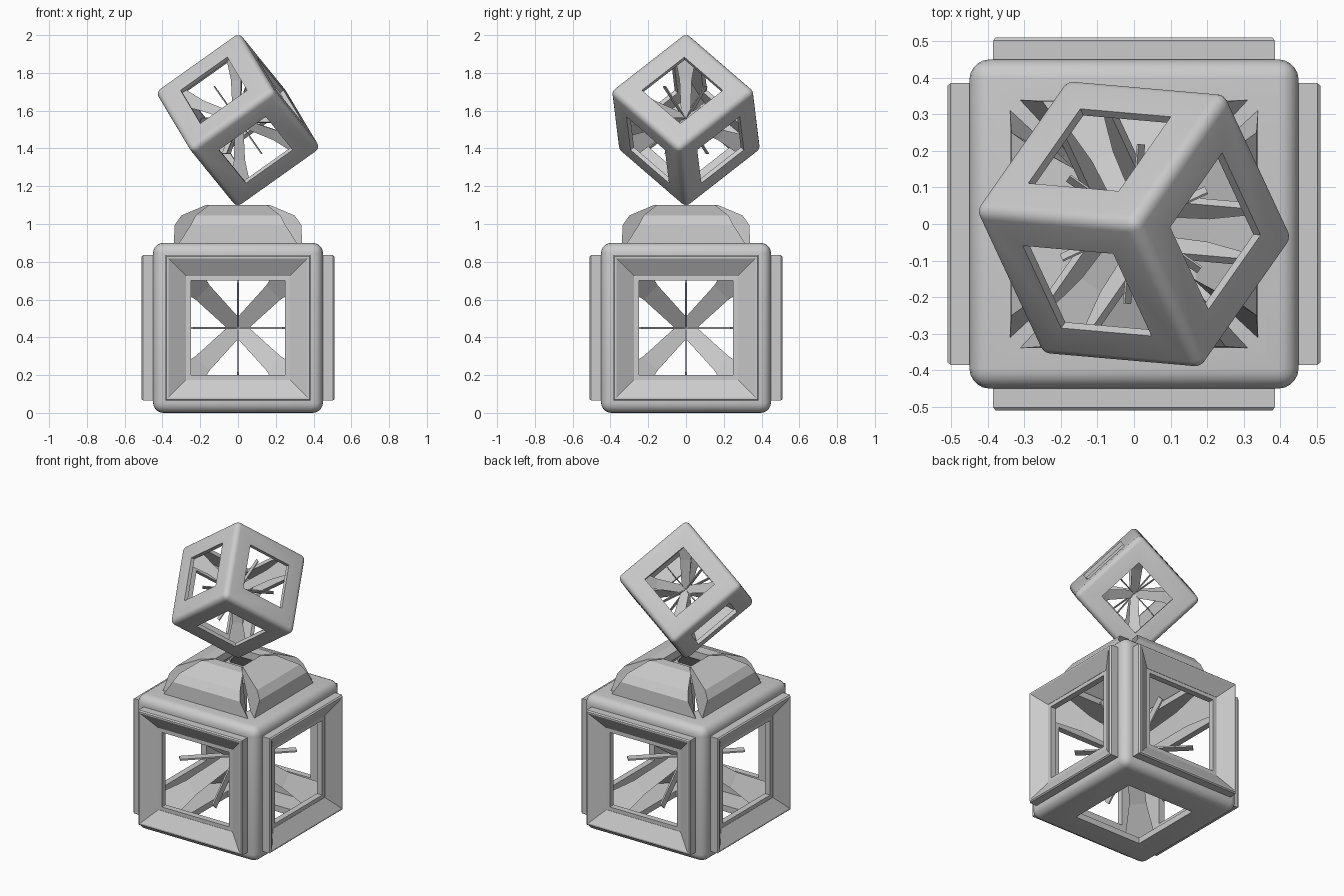
import bpy, bmesh
from math import radians, cos, sin, sqrt, pi
from mathutils import Matrix, Vector
from itertools import product, combinations

if "Cube" in bpy.data.objects:
    bpy.data.objects.remove(bpy.data.objects["Cube"])


def make(name, bm, mat=Matrix()):
    bmesh.ops.recalc_face_normals(bm, faces=bm.faces[:])
    me = bpy.data.meshes.new(name)
    bm.to_mesh(me)
    bm.free()
    me.transform(mat)
    ob = bpy.data.objects.new(name, me)
    bpy.context.collection.objects.link(ob)
    return ob


def box(name, sx, sy, sz, mat=Matrix(), bevel=0):
    bm = bmesh.new()
    bmesh.ops.create_cube(bm, size=1)
    bmesh.ops.scale(bm, vec=(sx, sy, sz), verts=bm.verts)
    if bevel:
        bmesh.ops.bevel(bm, geom=bm.edges[:], offset=bevel, segments=5,
                        profile=0.5, affect='EDGES')
    return make(name, bm, mat)


def loft(bm, loops, close):
    rings = [[bm.verts.new(p) for p in lp] for lp in loops]
    n = len(rings[0])
    for i in range(len(rings) if close else len(rings) - 1):
        a, b = rings[i], rings[(i + 1) % len(rings)]
        for j in range(n):
            k = (j + 1) % n
            bm.faces.new((a[j], a[k], b[k], b[j]))
    if not close:
        bm.faces.new(rings[0])
        bm.faces.new(rings[-1])


def cage(prefix, mat):
    # rounded hollow cube with a square window in every face
    shell = box(prefix + "_shell", .9, .9, .9, bevel=.055)
    for size in ((.82, .82, .82), (.5, .5, 2), (.5, 2, .5), (2, .5, .5)):
        cut = box("cutter", *size)
        cut.hide_render = True
        m = shell.modifiers.new("cut", 'BOOLEAN')
        m.operation, m.solver, m.object = 'DIFFERENCE', 'EXACT', cut
        bpy.context.view_layer.objects.active = shell
        bpy.ops.object.modifier_apply(modifier=m.name)
        bpy.data.objects.remove(cut)
    shell.data.transform(mat)
    bpy.ops.object.select_all(action='DESELECT')
    shell.select_set(True)
    bpy.ops.object.shade_smooth_by_angle(angle=radians(30))

    # tapering three-sided struts from the inner corners to the centre
    bm = bmesh.new()
    for s in product((-1, 1), repeat=3):
        loops = []
        for c, d in ((.0, .055), (.2, .075), (.415, .15)):
            loop = []
            for i in range(3):
                p = [c + d / 3 * (c < .4)] * 3
                p[i] -= d
                loop.append([a * b for a, b in zip(p, s)])
            loops.append(loop)
        loft(bm, loops, False)
    make(prefix + "_corner_struts", bm, mat)

    # thin flat blades pointing at the edge midpoints
    bm = bmesh.new()
    for i, j in combinations(range(3), 2):
        k = 3 - i - j
        for a, b in product((-1, 1), repeat=2):
            d, n = Vector(), Vector()
            d[i], d[j], n[k] = a, b, 1
            d.normalize()
            w = d.cross(n)
            loops = [[d * r + w * u * .025 + n * v * .005
                      for u, v in ((-1, -1), (1, -1), (1, 1), (-1, 1))] for r in (.02, .36)]
            loft(bm, loops, False)
    make(prefix + "_blades", bm, mat)


# lower cage stands flat
lower = Matrix.Translation((0, 0, .45))
cage("lower", lower)

# upper cage balances on one corner
axes = [Vector((-sqrt(2 / 3) * cos(radians(a)), -sqrt(2 / 3) * sin(radians(a)), 1 / sqrt(3)))
        for a in (175, 295, 55)]
upper = Matrix.Translation((0, 0, 1.55)) @ Matrix(axes).transposed().to_4x4() @ Matrix.Scale(.608, 4)
cage("upper", upper)

# square frames sloping in to the four side windows
frame_profile = [(.385, .44), (.385, .502), (.378, .51), (.368, .51), (.275, .452), (.275, .44)]
for q, side in enumerate(("front", "right", "back", "left")):
    turn = Matrix.Rotation(q * pi / 2, 4, 'Z')
    bm = bmesh.new()
    loft(bm, [[(-h, -y, -h), (h, -y, -h), (h, -y, h), (-h, -y, h)] for h, y in frame_profile], True)
    make(side + "_window_frame", bm, lower @ turn)

    # sloping panel of the pedestal, with open gaps at the corners
    bm = bmesh.new()
    section = [(.34, .895, .315), (.335, .995, .25), (.30, 1.045, .225),
               (.17, 1.10, .155), (.10, 1.10, .095), (.10, 1.05, .095), (.27, .895, .25)]
    loft(bm, [[(sx * w, -r, z) for r, z, w in section] for sx in (-1, 1)], False)
    make(side + "_pedestal_panel", bm, turn)
